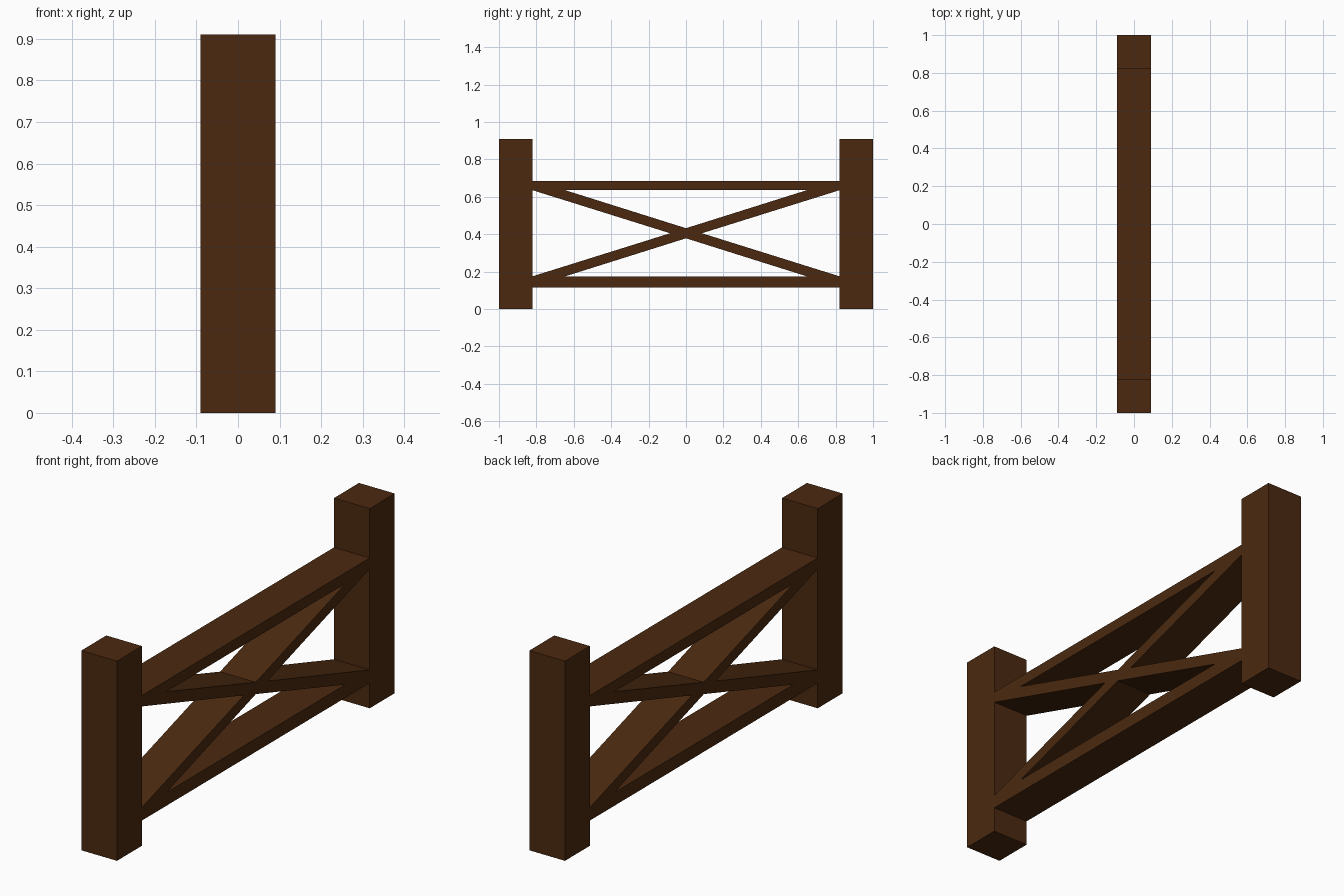
import bpy, bmesh

if "Cube" in bpy.data.objects:
    bpy.data.objects.remove(bpy.data.objects["Cube"])

HALF_W = 0.09

wood = bpy.data.materials.new("dark_wood")
wood.diffuse_color = (0.07, 0.022, 0.005, 1)
wood.use_nodes = True
wood.node_tree.nodes["Principled BSDF"].inputs["Base Color"].default_value = wood.diffuse_color


def prism(name, profile):
    """Extrude a (y, z) outline across the full width in x."""
    bm = bmesh.new()
    face = bm.faces.new([bm.verts.new((-HALF_W, y, z)) for y, z in profile])
    ext = bmesh.ops.extrude_face_region(bm, geom=[face], use_keep_orig=True)
    moved = [v for v in ext["geom"] if isinstance(v, bmesh.types.BMVert)]
    bmesh.ops.translate(bm, verts=moved, vec=(2 * HALF_W, 0, 0))
    bmesh.ops.recalc_face_normals(bm, faces=bm.faces)
    mesh = bpy.data.meshes.new(name)
    bm.to_mesh(mesh)
    bm.free()
    mesh.materials.append(wood)
    obj = bpy.data.objects.new(name, mesh)
    bpy.context.collection.objects.link(obj)
    return obj


def beam(name, y0, y1, z0, z1):
    return prism(name, [(y0, z0), (y1, z0), (y1, z1), (y0, z1)])


# End posts
beam("front_post", -1.0, -0.82, 0, 0.91)
beam("back_post", 0.82, 1.0, 0, 0.91)

# Horizontal rails
beam("top_rail", -0.82, 0.82, 0.635, 0.685)
beam("bottom_rail", -0.82, 0.82, 0.115, 0.175)

# Crossed braces, one X outline between the rails
mid, h = 0.405, 0.23
upper = [(0.085, 0), (0.82, h), (0.645, h), (0, 0.027), (-0.645, h), (-0.82, h)]
outline = upper + [(-y, -z) for y, z in upper]
prism("cross_brace", [(y, mid + z) for y, z in outline])
